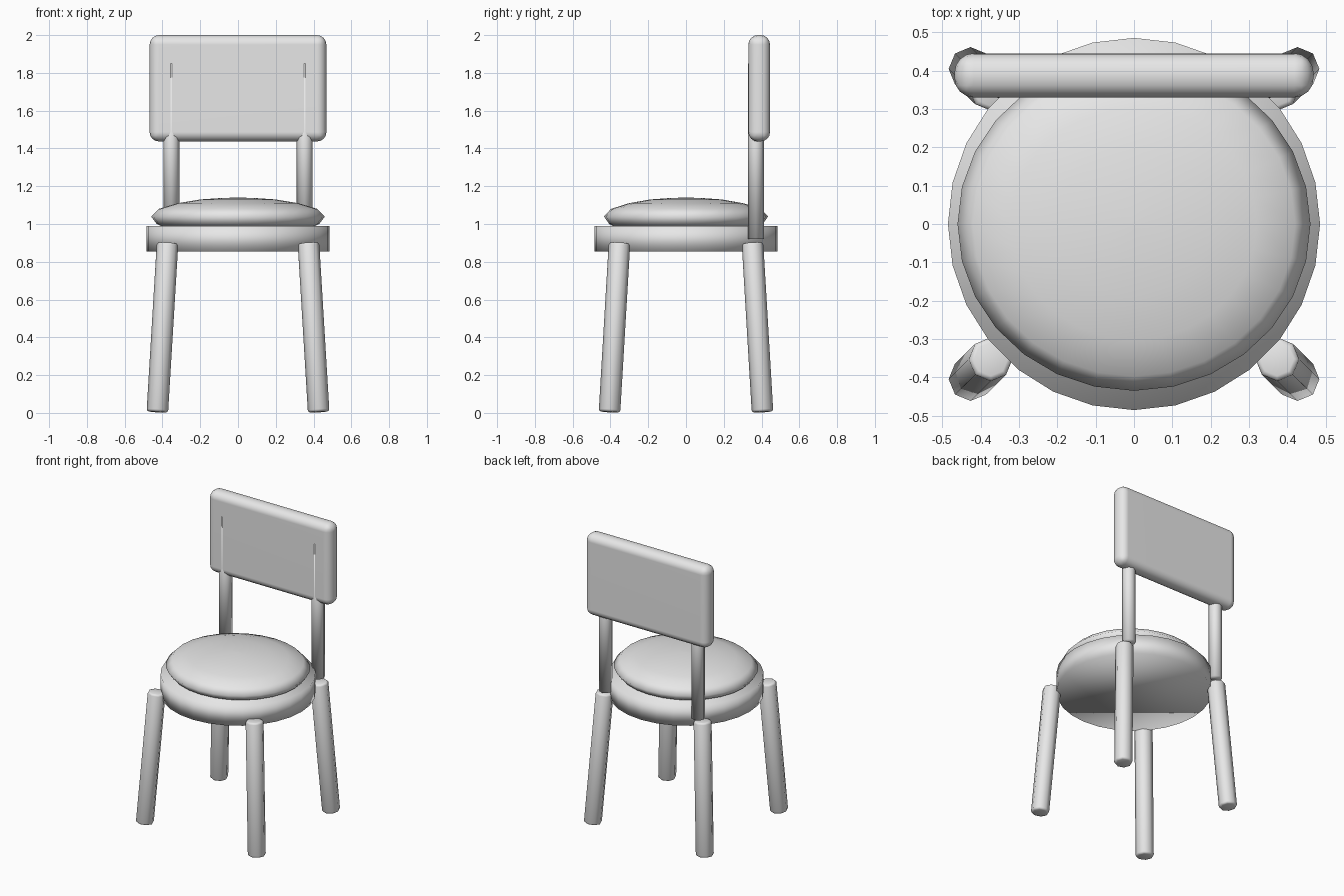
import bpy, bmesh, math
from mathutils import Vector, Matrix

if "Cube" in bpy.data.objects:
    bpy.data.objects.remove(bpy.data.objects["Cube"])

GREY = (0.8, 0.8, 0.8, 1)
grey = bpy.data.materials.new("light_grey")
grey.use_nodes = True
grey.diffuse_color = GREY
next(n for n in grey.node_tree.nodes
     if n.type == 'BSDF_PRINCIPLED').inputs["Base Color"].default_value = GREY


def finish(name, bm):
    bmesh.ops.recalc_face_normals(bm, faces=bm.faces)
    for f in bm.faces:
        f.smooth = True
    me = bpy.data.meshes.new(name)
    bm.to_mesh(me)
    bm.free()
    me.materials.append(grey)
    ob = bpy.data.objects.new(name, me)
    bpy.context.collection.objects.link(ob)
    return ob


def add_bevel(ob, width, segments):
    mod = ob.modifiers.new("rounded_edges", 'BEVEL')
    mod.width, mod.segments = width, segments
    mod.limit_method = 'ANGLE'
    mod.angle_limit = math.radians(60)


def rod(name, start, end, radius, sides=8):
    """Capped cylinder between two points."""
    start, end = Vector(start), Vector(end)
    axis = end - start
    turn = Vector((0, 0, 1)).rotation_difference(axis).to_matrix().to_4x4()
    bm = bmesh.new()
    bmesh.ops.create_cone(bm, cap_ends=True, segments=sides, radius1=radius,
                          radius2=radius, depth=axis.length,
                          matrix=Matrix.Translation((start + end) / 2) @ turn)
    return finish(name, bm)


def lathe(name, profile, sides, y_scale=1):
    """Revolve (radius, height) points about z, capping both ends."""
    bm = bmesh.new()
    rings = []
    for r, z in profile:
        angles = [2 * math.pi * i / sides for i in range(sides)]
        rings.append([bm.verts.new((r * math.cos(a), r * y_scale * math.sin(a), z))
                      for a in angles])
    for low, high in zip(rings, rings[1:]):
        for i in range(sides):
            j = (i + 1) % sides
            bm.faces.new((low[i], low[j], high[j], high[i]))
    bm.faces.new(rings[0])
    bm.faces.new(rings[-1])
    return finish(name, bm)


# Round seat base and domed cushion
lathe("seat_base", [(0.485, 0.855), (0.485, 0.99)], 28)
lathe("seat_cushion", [(0.41, 0.99), (0.43, 1.0), (0.46, 1.04), (0.42, 1.08),
                       (0.32, 1.11), (0.2, 1.13), (0.08, 1.138), (0.01, 1.14)],
      28, 0.945)

# Splayed legs and upright back posts
for side, sx in (("left", 1), ("right", -1)):
    for end, sy in (("front", -1), ("back", 1)):
        leg = rod(f"{end}_{side}_leg", (sx * 0.427, sy * 0.405, 0.005),
                  (sx * 0.373, sy * 0.352, 0.9), 0.057)
        add_bevel(leg, 0.012, 2)
    rod(f"{side}_back_post", (sx * 0.353, 0.37, 0.92),
        (sx * 0.353, 0.37, 1.85), 0.042)

# Rounded backrest panel
bm = bmesh.new()
bmesh.ops.create_cube(bm, size=1, matrix=Matrix.Translation((0, 0.3875, 1.7185))
                      @ Matrix.Diagonal((0.936, 0.115, 0.563, 1)))
bmesh.ops.bevel(bm, geom=bm.edges[:], offset=0.05, segments=4, profile=0.5,
                affect='EDGES')
panel = finish("backrest", bm)
panel.modifiers.new("flat_panel_shading", 'WEIGHTED_NORMAL')
